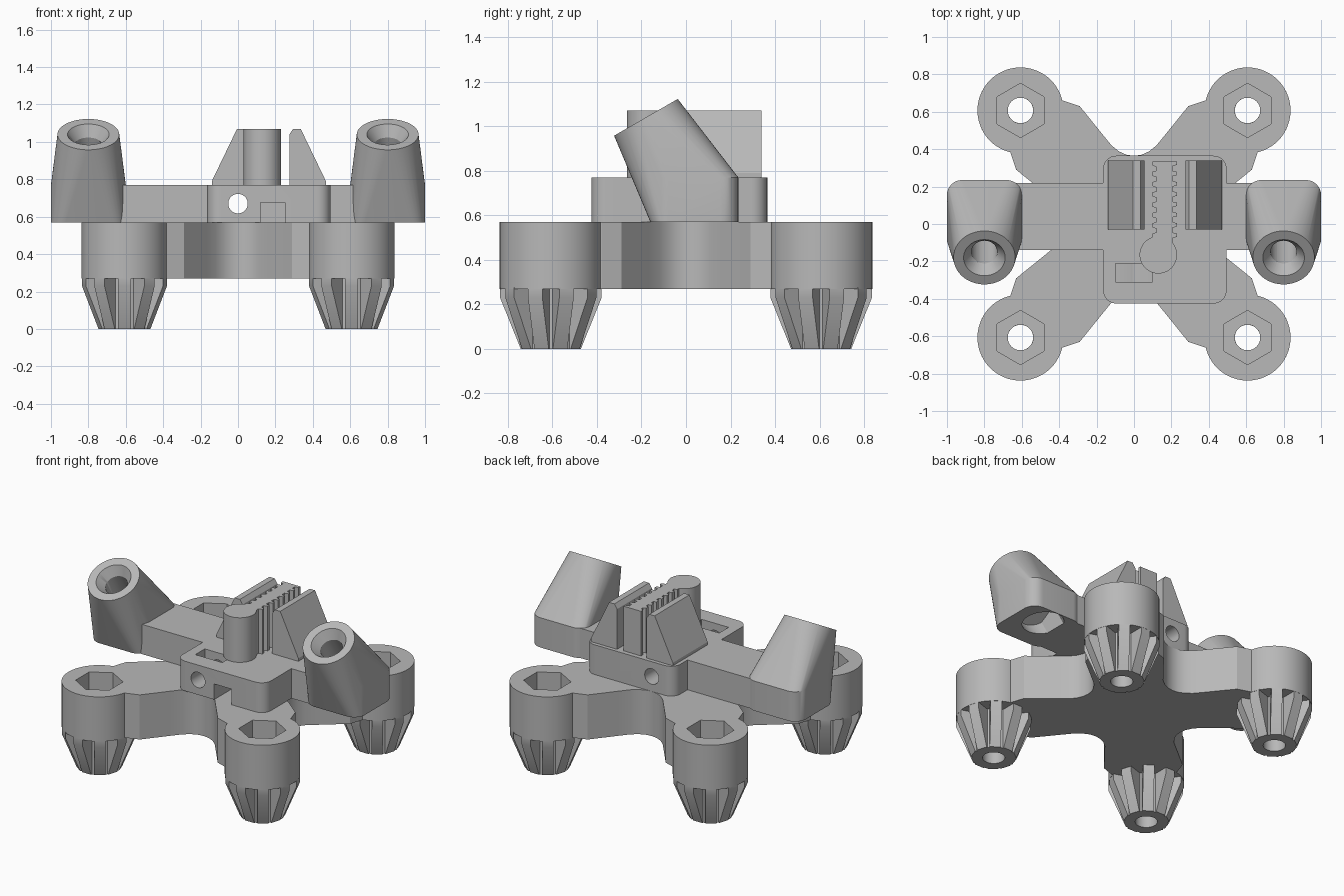
import bpy, bmesh
from math import sin, cos, pi, radians
from mathutils import Matrix, Vector

cube = bpy.data.objects.get("Cube")
if cube:
    bpy.data.objects.remove(cube, do_unlink=True)

grey = bpy.data.materials.new("plain grey")
grey.use_nodes = True
grey.diffuse_color = (0.48, 0.48, 0.48, 1)
grey.node_tree.nodes["Principled BSDF"].inputs["Base Color"].default_value = grey.diffuse_color


def finish(name, bm):
    bmesh.ops.recalc_face_normals(bm, faces=bm.faces)
    mesh = bpy.data.meshes.new(name)
    bm.to_mesh(mesh)
    bm.free()
    mesh.materials.append(grey)
    ob = bpy.data.objects.new(name, mesh)
    bpy.context.collection.objects.link(ob)
    return ob


def activate(ob):
    bpy.ops.object.select_all(action='DESELECT')
    ob.select_set(True)
    bpy.context.view_layer.objects.active = ob


def smooth(ob):
    activate(ob)
    bpy.ops.object.shade_smooth_by_angle(angle=radians(30))


def boolean(ob, other, op='DIFFERENCE'):
    activate(ob)
    mod = ob.modifiers.new(op, 'BOOLEAN')
    mod.operation, mod.solver, mod.object = op, 'EXACT', other
    bpy.ops.object.modifier_apply(modifier=mod.name)
    bpy.data.objects.remove(other, do_unlink=True)


def add_prism(bm, start, offset):
    """Extrude a closed loop of 3D points along an offset."""
    face = bm.faces.new([bm.verts.new(p) for p in start])
    res = bmesh.ops.extrude_face_region(bm, geom=[face], use_keep_orig=True)
    bmesh.ops.translate(bm, vec=offset,
                        verts=[v for v in res["geom"] if isinstance(v, bmesh.types.BMVert)])


def prism(name, outline, z0, z1):
    bm = bmesh.new()
    add_prism(bm, [(x, y, z0) for x, y in outline], (0, 0, z1 - z0))
    return finish(name, bm)


def box(name, x0, x1, y0, y1, z0, z1):
    return prism(name, [(x0, y0), (x1, y0), (x1, y1), (x0, y1)], z0, z1)


def cylinder(name, centre, r0, r1, depth, tilt=0, sides=48):
    """Cylinder or cone centred on a point, tilted about x."""
    bm = bmesh.new()
    bmesh.ops.create_cone(bm, cap_ends=True, segments=sides, radius1=r0, radius2=r1, depth=depth,
                          matrix=Matrix.Translation(centre) @ Matrix.Rotation(tilt, 4, 'X'))
    return finish(name, bm)


def rounded_rect(x0, x1, y0, y1, r, steps=8):
    corners = [(x1 - r, y1 - r), (x0 + r, y1 - r), (x0 + r, y0 + r), (x1 - r, y0 + r)]
    return [(cx + r * cos((i + k / steps) * pi / 2), cy + r * sin((i + k / steps) * pi / 2))
            for i, (cx, cy) in enumerate(corners) for k in range(steps + 1)]


PAD = 0.607
PADS = [(sx * PAD, sy * PAD) for sx in (-1, 1) for sy in (-1, 1)]

# X-shaped base plate with scooped sides
side = [(0.04, 0.37), (0.08, 0.388), (0.12, 0.42), (0.165, 0.475), (0.29, 0.63), (0.38, 0.66)]
scoop = [(-x, y) for x, y in reversed(side)] + [(0, 0.365)] + side + [(PAD, PAD)]
outline = []
for q in range(4):
    c, s = round(cos(-q * pi / 2)), round(sin(-q * pi / 2))
    outline += [(c * x - s * y, s * x + c * y) for x, y in scoop]
base = prism("base_plate", outline, 0.27, 0.57)
for x, y in PADS:
    boolean(base, cylinder("pad", (x, y, 0.42), 0.23, 0.23, 0.3, sides=64), 'UNION')
for x, y in PADS:
    boolean(base, cylinder("nut_pocket", (x, y, 0.5), 0.145, 0.145, 0.3, sides=6))
    boolean(base, cylinder("bolt_hole", (x, y, 0.3), 0.068, 0.068, 0.6))
smooth(base)


# Tapered feet: hollow core with radial fins
def foot(x, y, n=10):
    bm = bmesh.new()
    ring = [(0.068, 0), (0.132, 0), (0.132, 0.272), (0.068, 0.272)]
    seg = 40
    loops = [[bm.verts.new((r * cos(2 * pi * k / seg), r * sin(2 * pi * k / seg), z))
              for r, z in ring] for k in range(seg)]
    for k in range(seg):
        a, b = loops[k], loops[(k + 1) % seg]
        for j in range(4):
            bm.faces.new((a[j], b[j], b[(j + 1) % 4], a[(j + 1) % 4]))
    fin = [(0.1, 0), (0.135, 0), (0.228, 0.23), (0.228, 0.275), (0.1, 0.275)]
    for k in range(n):
        turn = Matrix.Rotation(2 * pi * k / n + pi / 2, 4, 'Z')
        add_prism(bm, [turn @ Vector((r, -0.034, z)) for r, z in fin],
                  turn @ Vector((0, 0.068, 0)))
    bmesh.ops.translate(bm, verts=bm.verts, vec=(x, y, 0))
    smooth(finish("finned_foot", bm))


for x, y in PADS:
    foot(x, y)

# Carriage block with cross bar
block = prism("carriage_block", rounded_rect(-0.165, 0.495, -0.425, 0.365, 0.07), 0.57, 0.77)
boolean(block, box("bar", -0.7, 0.7, -0.14, 0.22, 0.57, 0.77), 'UNION')
boolean(block, box("front_notch", 0.12, 0.25, -0.5, -0.22, 0.5, 0.675))
boolean(block, box("top_pocket", -0.1, 0.1, -0.31, -0.21, 0.62, 0.9))
boolean(block, cylinder("cross_hole", (0, 0, 0.67), 0.052, 0.052, 1.2, pi / 2))
smooth(block)

# Angled rod sockets at both ends of the bar
TILT = radians(30)
axis = Vector((0, -sin(TILT), cos(TILT)))
for s in (-1, 1):
    top = Vector((s * 0.8, -0.18, 1.04))
    bm = bmesh.new()
    for z in (0.57, 0.77):
        for x, y in rounded_rect(s * 0.8 - 0.2, s * 0.8 + 0.2, -0.16, 0.235, 0.08):
            bm.verts.new((x, y, z))
    turn = Matrix.Rotation(TILT, 4, 'X')
    for k in range(64):
        a = 2 * pi * k / 64
        bm.verts.new(top + turn @ Vector((0.165 * cos(a), 0.165 * sin(a), 0)))
    res = bmesh.ops.convex_hull(bm, input=bm.verts)
    extra = {g for g in res["geom_interior"] + res["geom_unused"]
             if isinstance(g, bmesh.types.BMVert)}
    bmesh.ops.delete(bm, geom=list(extra), context='VERTS')
    bmesh.ops.dissolve_limit(bm, angle_limit=0.01, verts=bm.verts, edges=bm.edges)
    socket = finish("rod_socket", bm)
    boolean(socket, cylinder("bore", top - axis * 0.25, 0.07, 0.07, 1.2, TILT))
    boolean(socket, cylinder("mouth", top - axis * 0.02, 0.07, 0.125, 0.08, TILT))
    boolean(socket, cylinder("under_bore", top - axis * 0.54, 0.12, 0.12, 0.3, TILT))
    smooth(socket)

# Belt clamp: post, toothed rack and two outer wedges
MID = 0.165
smooth(cylinder("belt_post", (0.13, -0.165, 0.92), 0.1, 0.1, 0.3))

right, left = [], []
for k in range(8):
    y = -0.1 + k * 0.055
    right += [(0.205, y), (0.205, y + 0.025), (0.23, y + 0.031), (0.23, y + 0.049)]
    left += [(0.12, y), (0.12, y + 0.02), (0.1, y + 0.027), (0.1, y + 0.05)]
prism("toothed_rack", right + left[::-1], 0.77, 1.07)

wedge = [(0.11, 0.77), (0.11, 1.04), (0.13, 1.07), (0.17, 1.07), (0.305, 0.79), (0.305, 0.77)]
for s in (-1, 1):
    bm = bmesh.new()
    add_prism(bm, [(MID + s * x, -0.03, z) for x, z in wedge], (0, 0.37, 0))
    finish("clamp_wedge", bm)
